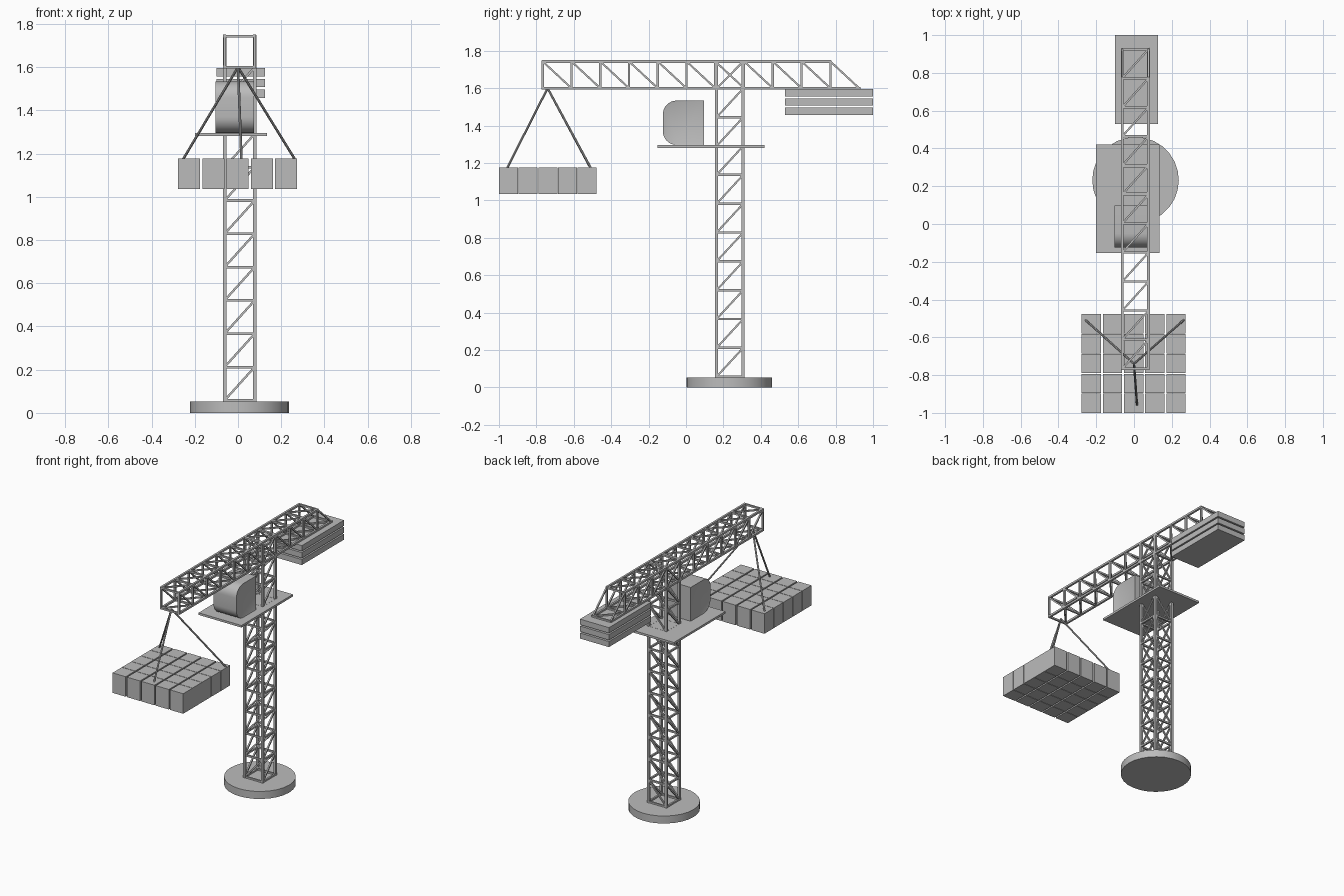
import bpy, bmesh, math
from mathutils import Vector, Matrix

old = bpy.data.objects.get("Cube")
if old:
    bpy.data.objects.remove(old, do_unlink=True)

# One grey for the whole crane
GREY = (0.5, 0.5, 0.5, 1)
grey = bpy.data.materials.new("plain_grey")
grey.use_nodes = True
grey.diffuse_color = GREY
grey.node_tree.nodes["Principled BSDF"].inputs["Base Color"].default_value = GREY


def finish(name, bm):
    bmesh.ops.recalc_face_normals(bm, faces=bm.faces)
    mesh = bpy.data.meshes.new(name)
    bm.to_mesh(mesh)
    bm.free()
    mesh.materials.append(grey)
    obj = bpy.data.objects.new(name, mesh)
    bpy.context.collection.objects.link(obj)
    return obj


def smooth(obj):
    bpy.ops.object.select_all(action='DESELECT')
    obj.select_set(True)
    bpy.context.view_layer.objects.active = obj
    bpy.ops.object.shade_smooth_by_angle(angle=math.radians(35))


def add_box(bm, lo, hi):
    lo, hi = Vector(lo), Vector(hi)
    m = Matrix.Translation((lo + hi) / 2) @ Matrix.Diagonal((hi - lo).to_4d())
    bmesh.ops.create_cube(bm, size=1, matrix=m)


def add_bar(bm, a, b, t):
    """Square bar of thickness t between two points."""
    a, b = Vector(a), Vector(b)
    d = b - a
    side = d.cross(Vector((0, 0, 1)))
    side = side.normalized() if side.length > 1e-5 else Vector((1, 0, 0))
    d_n = d.normalized()
    rot = Matrix((side, d_n.cross(side), d_n)).transposed().to_4x4()
    m = Matrix.Translation((a + b) / 2) @ rot @ Matrix.Diagonal((t, t, d.length + t * 0.6, 1))
    bmesh.ops.create_cube(bm, size=1, matrix=m)


def box(name, lo, hi):
    bm = bmesh.new()
    add_box(bm, lo, hi)
    return finish(name, bm)


POST, RUNG, BRACE = 0.016, 0.012, 0.01
X0, X1 = -0.062, 0.077
Y0, Y1 = 0.164, 0.306
TOP, LOW = 1.743, 1.6

# Round base
bm = bmesh.new()
bmesh.ops.create_cone(bm, cap_ends=True, segments=28, radius1=0.229, radius2=0.229,
                      depth=0.053, matrix=Matrix.Translation((0.008, 0.232, 0.0265)))
smooth(finish("base", bm))

# Lattice mast: posts, rungs and diagonal braces
bm = bmesh.new()
levels = [0.058 + 0.1541 * i for i in range(11)] + [TOP]
for x in (X0, X1):
    for y in (Y0, Y1):
        add_bar(bm, (x, y, 0.05), (x, y, TOP), POST)
for z in levels:
    for x in (X0, X1):
        add_bar(bm, (x, Y0, z), (x, Y1, z), RUNG)
    for y in (Y0, Y1):
        add_bar(bm, (X0, y, z), (X1, y, z), RUNG)
for i, (za, zb) in enumerate(zip(levels, levels[1:])):
    for x in (X0, X1):
        add_bar(bm, (x, Y0, za), (x, Y1, zb), BRACE)
    if i < 10:
        for y in (Y0, Y1):
            add_bar(bm, (X0, y, za), (X1, y, zb), BRACE)
finish("mast", bm)

# Lattice jib with a sloped rear end
bm = bmesh.new()
nodes = [-0.766 + 0.1538 * i for i in range(12)]
for x in (X0, X1):
    add_bar(bm, (x, nodes[0], TOP), (x, nodes[10], TOP), 0.014)
    add_bar(bm, (x, nodes[0], LOW), (x, nodes[11], LOW), 0.014)
    for y in nodes[:11]:
        add_bar(bm, (x, y, LOW), (x, y, TOP), RUNG)
    for ya, yb in zip(nodes, nodes[1:]):
        add_bar(bm, (x, ya, TOP), (x, yb, LOW), BRACE)
for z, chord in ((TOP, nodes[:11]), (LOW, nodes)):
    for y in chord:
        add_bar(bm, (X0, y, z), (X1, y, z), RUNG)
    for ya, yb in zip(chord, chord[1:]):
        add_bar(bm, (X0, ya, z), (X1, yb, z), BRACE)
finish("jib", bm)

# Stacked counterweight slabs under the rear of the jib
for i in range(3):
    z = 1.458 + 0.049 * i
    box(f"counterweight_{i + 1}", (-0.1, 0.53, z), (0.126, 1.0, z + 0.039))

# Cab platform
box("platform", (-0.2, -0.153, 1.281), (0.134, 0.42, 1.296))

# Operator cab: side profile with rounded front corners, extruded sideways
bm = bmesh.new()
R, FRONT, BACK, BOTTOM, ROOF = 0.075, -0.124, 0.097, 1.296, 1.534
profile = [(BACK, BOTTOM), (BACK, ROOF)]
for cz, start in ((ROOF - R, 90), (BOTTOM + R, 180)):
    for k in range(9):
        a = math.radians(start + 90 * k / 8)
        profile.append((FRONT + R + R * math.cos(a), cz + R * math.sin(a)))
side = bm.faces.new([bm.verts.new((-0.104, y, z)) for y, z in profile])
ext = bmesh.ops.extrude_face_region(bm, geom=[side], use_keep_orig=True)
bmesh.ops.translate(bm, vec=(0.178, 0, 0),
                    verts=[v for v in ext["geom"] if isinstance(v, bmesh.types.BMVert)])
bmesh.ops.recalc_face_normals(bm, faces=bm.faces)
sides = [f for f in bm.faces if abs(f.normal.x) > 0.9]
bmesh.ops.inset_individual(bm, faces=sides, thickness=0.009, depth=-0.003)
smooth(finish("cab", bm))

# Load: five by five grid of blocks
bm = bmesh.new()
for i in range(5):
    for j in range(5):
        x, y = -0.277 + 0.112 * i, -1.0 + 0.1052 * j
        add_box(bm, (x, y, 1.035), (x + 0.102, y + 0.102, 1.176))
finish("load_blocks", bm)

# Three hoist cables from the jib tip to the load
apex = Vector((0.0, -0.74, 1.6))
bm = bmesh.new()
for end in ((-0.255, -0.51, 1.172), (0.264, -0.508, 1.172), (0.016, -0.957, 1.172)):
    d = Vector(end) - apex
    m = Matrix.Translation(apex + d / 2) @ d.to_track_quat('Z', 'Y').to_matrix().to_4x4()
    bmesh.ops.create_cone(bm, cap_ends=True, segments=8, radius1=0.006, radius2=0.006,
                          depth=d.length, matrix=m)
smooth(finish("hoist_cables", bm))
